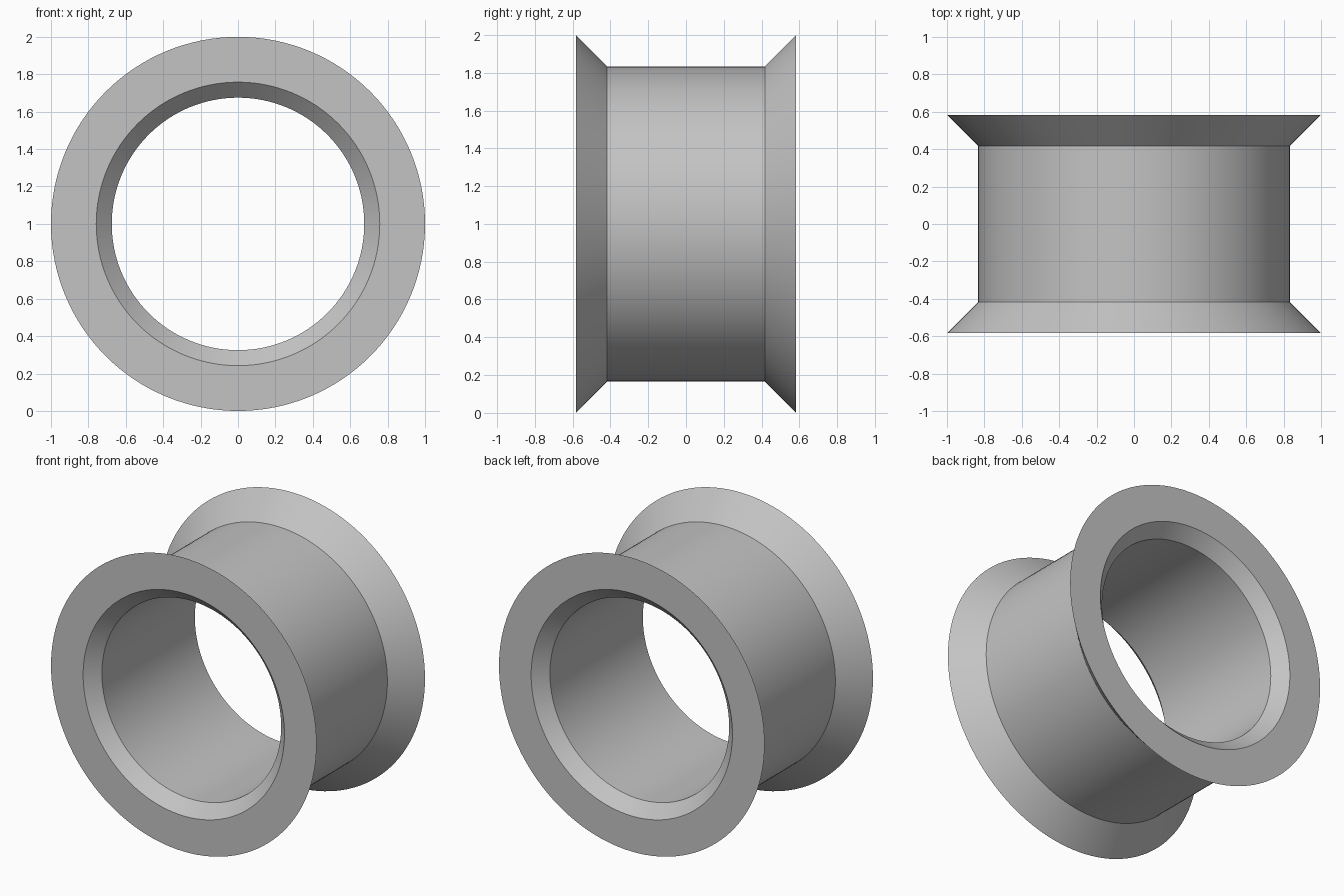
import bpy, bmesh, math

cube = bpy.data.objects.get("Cube")
if cube:
    bpy.data.objects.remove(cube, do_unlink=True)

# Plain grey material
grey = bpy.data.materials.new("plain grey")
grey.use_nodes = True
colour = (0.55, 0.55, 0.55, 1)
grey.diffuse_color = colour
grey.node_tree.nodes["Principled BSDF"].inputs["Base Color"].default_value = colour

# Half profile as (radius, distance from middle): drum, flared rim, end face, chamfered bore
half = [(0.833, 0.417), (1.0, 0.583), (0.758, 0.583), (0.675, 0.5)]
profile = half + [(r, -y) for r, y in reversed(half)]

# Revolve the closed profile around the y axis through the centre
bm = bmesh.new()
verts = [bm.verts.new((r, y, 1)) for r, y in profile]
edges = [bm.edges.new((v, verts[i - 1])) for i, v in enumerate(verts)]
bmesh.ops.spin(bm, geom=verts + edges, cent=(0, 0, 1), axis=(0, 1, 0),
               angle=math.tau, steps=128, use_merge=True)
bmesh.ops.remove_doubles(bm, verts=bm.verts, dist=0.0001)
bmesh.ops.recalc_face_normals(bm, faces=bm.faces)
mesh = bpy.data.meshes.new("flanged_bushing")
bm.to_mesh(mesh)
bm.free()
mesh.materials.append(grey)

bushing = bpy.data.objects.new("flanged_bushing", mesh)
bpy.context.collection.objects.link(bushing)

# Smooth round walls, crisp rims
bpy.ops.object.select_all(action="DESELECT")
bushing.select_set(True)
bpy.context.view_layer.objects.active = bushing
bpy.ops.object.shade_smooth_by_angle(angle=math.radians(30))
